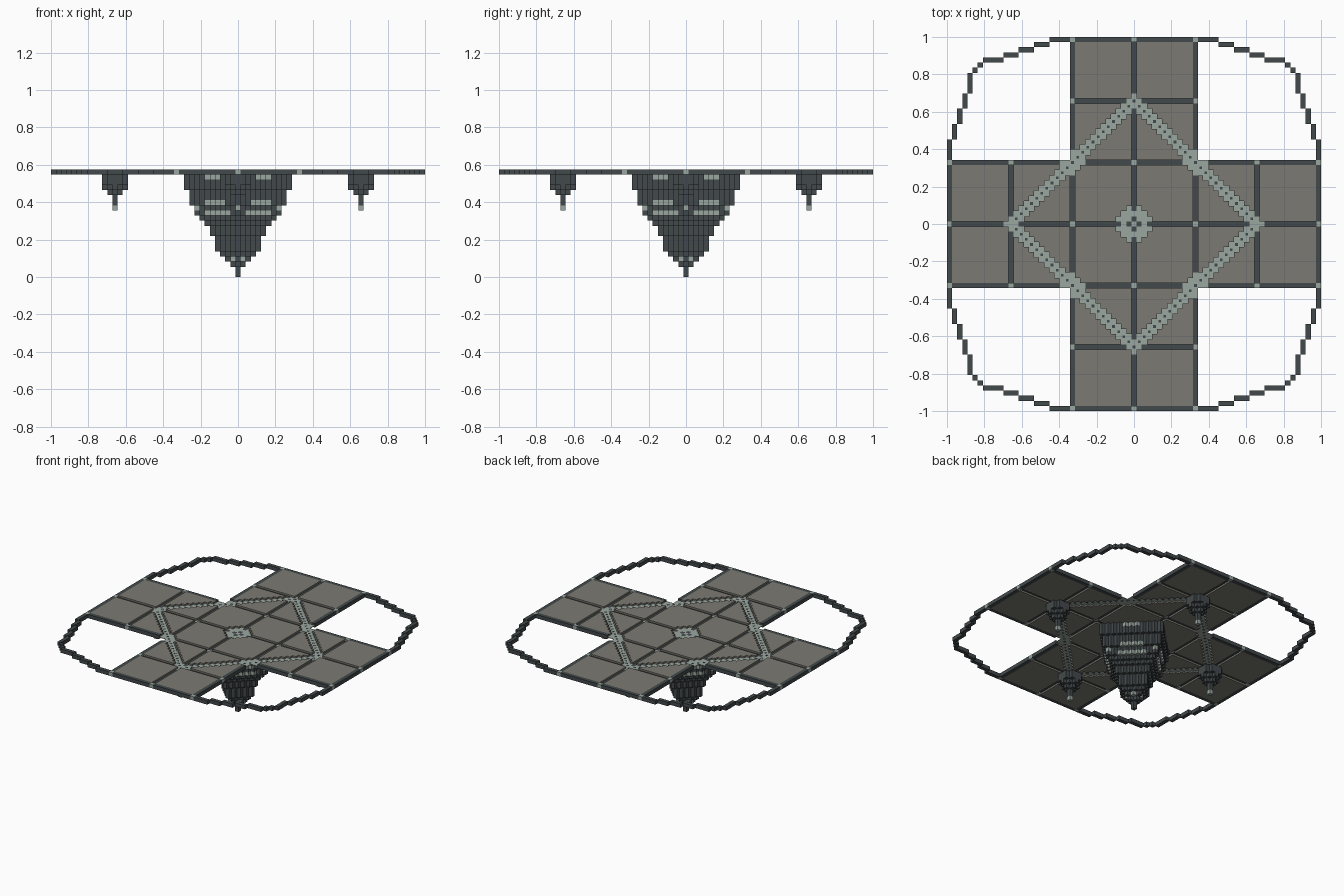
import bpy, bmesh
from mathutils import Matrix, Vector

cube = bpy.data.objects.get("Cube")
if cube:
    bpy.data.objects.remove(cube)

V = 2 / 73          # block size
DECK = 20           # layer of the deck


def material(name, rgb):
    m = bpy.data.materials.new(name)
    m.use_nodes = True
    m.diffuse_color = (*rgb, 1)
    bsdf = m.node_tree.nodes["Principled BSDF"]
    bsdf.inputs["Base Color"].default_value = (*rgb, 1)
    bsdf.inputs["Roughness"].default_value = 0.9
    return m


MATS = [material("dark slate", (0.055, 0.066, 0.07)),
        material("pale grey green", (0.33, 0.39, 0.355)),
        material("warm grey panel", (0.2, 0.195, 0.17))]
DARK, PALE, PANEL = range(3)


def finish(name, bm):
    mesh = bpy.data.meshes.new(name)
    bm.to_mesh(mesh)
    bm.free()
    for m in MATS:
        mesh.materials.append(m)
    ob = bpy.data.objects.new(name, mesh)
    bpy.context.collection.objects.link(ob)
    return ob


def blocks(name, cells, height=1.0):
    """Outer skin of a set of blocks {(x, y, z): material index}."""
    bm = bmesh.new()
    for cell, mat in cells.items():
        for axis in range(3):
            for sign in (-1, 1):
                near = list(cell)
                near[axis] += sign
                if tuple(near) in cells:
                    continue
                n, u, w = (Vector(), Vector(), Vector())
                n[axis] = sign / 2
                u[(axis + 1) % 3] = 0.5
                w[(axis + 2) % 3] = sign / 2
                verts = []
                for a, b in ((-1, -1), (1, -1), (1, 1), (-1, 1)):
                    p = n + u * a + w * b
                    p.z *= height
                    p += Vector(cell) + Vector((0, 0, 0.5))
                    verts.append(bm.verts.new(p * V))
                bm.faces.new(verts).material_index = mat
    bmesh.ops.remove_doubles(bm, verts=bm.verts, dist=V / 100)
    return finish(name, bm)


# Deck: cross-shaped panel, raised rim, thin inlaid beams and diamond
panel, rim, beams, diamond = {}, {}, {}, {}
span = range(-36, 37)
for x in span:
    for y in span:
        ax, ay = abs(x), abs(y)
        lo, hi = min(ax, ay), max(ax, ay)
        if lo > 12:
            continue
        c = (x, y, DECK)
        edge = hi == 36 or (lo == 12 and hi >= 12)
        node = ax % 12 == 0 and ay % 12 == 0
        beam = ax in (0, 12) or ay in (0, 12) or hi == 24
        hub = hi <= 3 and ax + ay <= 4
        corner = abs(ax - 12) + abs(ay - 12) <= 2
        if 23 <= ax + ay <= 25 or corner:
            diamond[c] = PALE
        elif edge:
            rim[c] = PALE if node else DARK
        elif hub:
            diamond[c] = DARK if lo == 0 and hi in (1, 3) else PALE
        elif beam:
            beams[c] = PALE if node else DARK
        else:
            panel[c] = PANEL

blocks("deck_panels", panel)
blocks("deck_rim", rim)
blocks("deck_beams", beams, 0.12)
blocks("deck_diamond", diamond, 0.12)

# Small dark studs along the middle of the diamond
bm = bmesh.new()
for i in range(-23, 24):
    for s in (-1, 1):
        at = Vector((i, s * (24 - abs(i)), DECK + 0.5)) * V
        size = Matrix.Diagonal((0.5 * V, 0.5 * V, 0.2 * V, 1))
        bmesh.ops.create_cube(bm, size=1, matrix=Matrix.Translation(at) @ size)
finish("diamond_studs", bm)

# Outer ring: stepped arcs joining the arms
ring = {}
steps = [(36, 13, 16), (35, 17, 19), (34, 20, 22), (33, 23, 25), (32, 26, 29), (31, 30, 30)]
for row, first, last in steps:
    for i in range(first, last + 1):
        for sx in (-1, 1):
            for sy in (-1, 1):
                ring[(sx * i, sy * row, DECK)] = DARK
                ring[(sx * row, sy * i, DECK)] = DARK
blocks("outer_ring", ring)

# Central spire: stacked diamonds with rows of pale lights
radii = [0, 0, 1, 2, 3, 4, 4, 4, 5, 5, 6, 7, 8, 8, 9, 9, 9, 10, 10, 10]
lights = {3: (1, 1), 12: (2, 6), 14: (3, 6), 19: (4, 6)}
spire = {}
for z, r in enumerate(radii):
    for x in range(-r, r + 1):
        for y in range(abs(x) - r, r - abs(x) + 1):
            ax, ay = abs(x), abs(y)
            lit = False
            if ax + ay == r:
                if z in lights:
                    lit = lights[z][0] <= ax <= lights[z][1]
                elif z == 13:
                    lit = ax * ay == 0
            spire[(x, y, z)] = PALE if lit else DARK
blocks("central_spire", spire)

# Four hanging pods with pale tips under the diamond corners
layers = {19: 3, 18: 3, 17: 2, 16: 1, 15: 0, 14: 0, 13: 0}
names = {(1, 0): "left", (-1, 0): "right", (0, -1): "front", (0, 1): "back"}
for (dx, dy), side in names.items():
    pod = {}
    for z, r in layers.items():
        for x in range(-2, 3):
            for y in range(-2, 3):
                if abs(x) + abs(y) <= r:
                    pod[(x + 24 * dx, y + 24 * dy, z)] = PALE if z == 13 else DARK
    blocks(side + "_pod", pod)
